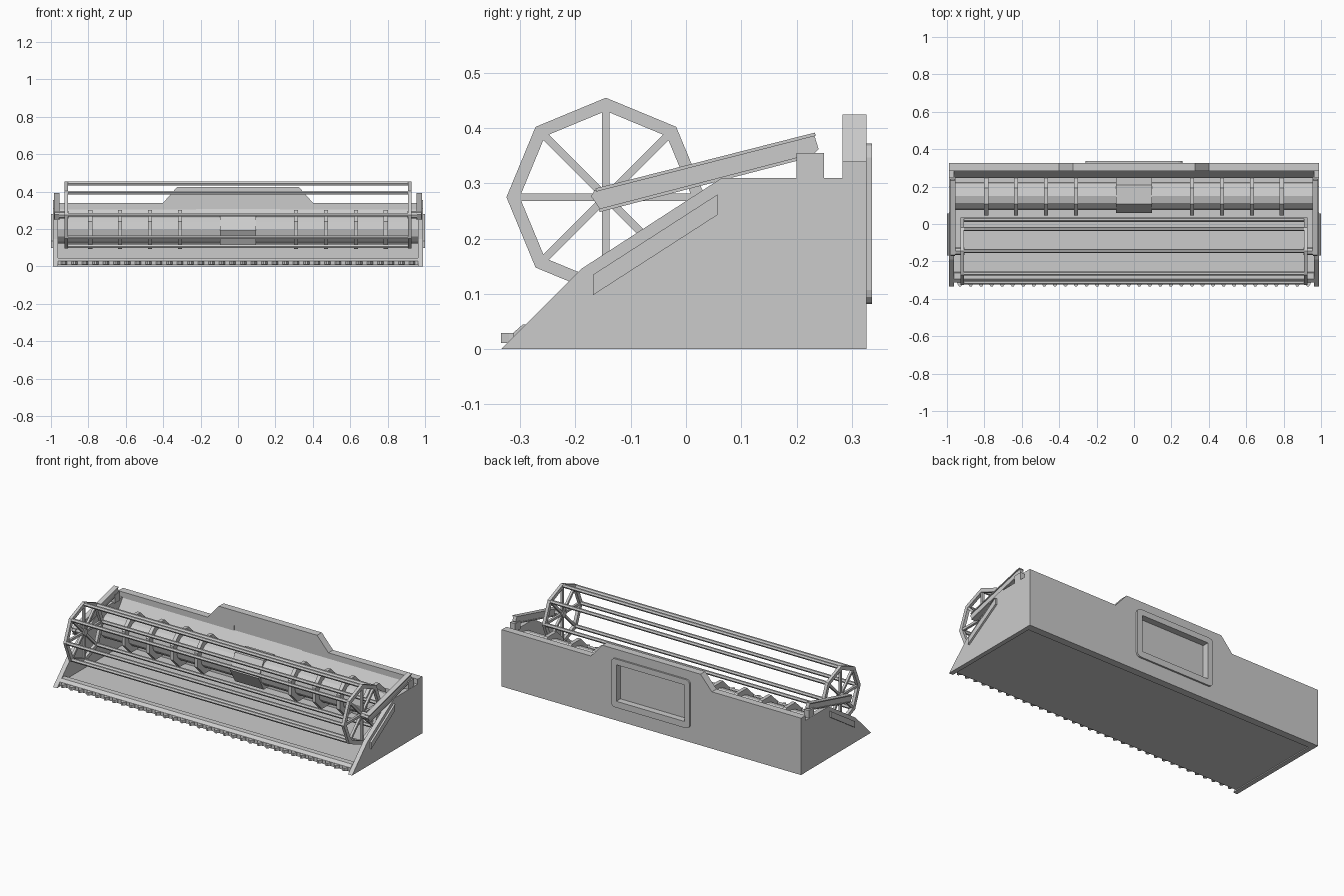
import bpy, bmesh, math
from mathutils import Vector, Matrix

cube = bpy.data.objects.get("Cube")
if cube:
    bpy.data.objects.remove(cube, do_unlink=True)

grey = bpy.data.materials.new("plain grey")
grey.use_nodes = True
colour = (0.6, 0.6, 0.6, 1)
grey.diffuse_color = colour
grey.node_tree.nodes["Principled BSDF"].inputs["Base Color"].default_value = colour


def finish(name, bm):
    bmesh.ops.recalc_face_normals(bm, faces=bm.faces)
    mesh = bpy.data.meshes.new(name)
    bm.to_mesh(mesh)
    bm.free()
    mesh.materials.append(grey)
    obj = bpy.data.objects.new(name, mesh)
    bpy.context.collection.objects.link(obj)
    return obj


def add_prism(bm, points, start, end, axis="x"):
    """Extrude an outline: (y, z) along x, (x, z) along y or (x, y) along z."""
    place = {"x": lambda a, b, d: (d, a, b),
             "y": lambda a, b, d: (a, d, b),
             "z": lambda a, b, d: (a, b, d)}[axis]
    rings = [[bm.verts.new(place(a, b, d)) for a, b in points] for d in (start, end)]
    bm.faces.new(rings[0])
    bm.faces.new(rings[1])
    n = len(points)
    for i in range(n):
        j = (i + 1) % n
        bm.faces.new((rings[0][i], rings[0][j], rings[1][j], rings[1][i]))


def prism(name, points, start, end, axis="x"):
    bm = bmesh.new()
    add_prism(bm, points, start, end, axis)
    return finish(name, bm)


def rect(a0, a1, b0, b1):
    return [(a0, b0), (a1, b0), (a1, b1), (a0, b1)]


def strip(p, q, width):
    """Outline of a straight bar between two points."""
    p, q = Vector(p), Vector(q)
    d = (q - p).normalized() * width / 2
    side = Vector((-d.y, d.x))
    return [p + side, p - side, q - side, q + side]


def polygon(cy, cz, radius, sides, turn=0):
    return [(cy + radius * math.cos(turn + math.tau * i / sides),
             cz + radius * math.sin(turn + math.tau * i / sides)) for i in range(sides)]


def rounded(x, z0, z1, r):
    points = []
    for k, (cx, cz) in enumerate([(x - r, z1 - r), (r - x, z1 - r), (r - x, z0 + r), (x - r, z0 + r)]):
        for s in range(4):
            a = math.pi / 2 * (k + s / 3)
            points.append((cx + r * math.cos(a), cz + r * math.sin(a)))
    return points


def cut(obj, cutter):
    mod = obj.modifiers.new("opening", "BOOLEAN")
    mod.operation = "DIFFERENCE"
    mod.solver = "EXACT"
    mod.object = cutter
    bpy.context.view_layer.objects.active = obj
    bpy.ops.object.modifier_apply(modifier=mod.name)


# Back wall with its raised middle, feed opening, frame and closing panel
half = [(0.99, 0), (0.99, 0.34), (0.40, 0.34), (0.325, 0.425)]
wall = prism("back_wall", half + [(-x, z) for x, z in reversed(half)], 0.283, 0.327, "y")
frame = prism("feed_frame", rounded(0.26, 0.082, 0.372, 0.025), 0.326, 0.337, "y")
cutter = prism("opening_cutter", rect(-0.225, 0.225, 0.12, 0.338), 0.2, 0.4, "y")
cutter.hide_render = True
cut(wall, cutter)
cut(frame, cutter)
bpy.data.objects.remove(cutter, do_unlink=True)
prism("feed_panel", rect(-0.23, 0.23, 0.115, 0.34), 0.288, 0.298, "y")
prism("wall_deflector", [(0.285, 0.308), (0.245, 0.25), (0.285, 0.235)], -0.962, 0.962)

# Floor and cutter bar
prism("floor", rect(-0.29, 0.29, 0.006, 0.022), -0.965, 0.965)
prism("cutter_bar", [(-0.312, 0.006), (-0.312, 0.03), (-0.295, 0.045),
                     (-0.262, 0.045), (-0.255, 0.02), (-0.255, 0.006)], -0.963, 0.963)

# Pointed knife guards along the front edge
bm = bmesh.new()
count = 34
for i in range(count):
    x = -0.93 + 1.86 * i / (count - 1)
    add_prism(bm, [(x - 0.018, -0.305), (x + 0.018, -0.305), (x + 0.014, -0.32),
                   (x + 0.005, -0.335), (x - 0.005, -0.335), (x - 0.014, -0.32)],
              0.011, 0.029, "z")
finish("knife_guards", bm)

# Reel with eight slats and a spoked wheel at each end
reel_y, reel_z, reel_r = -0.145, 0.275, 0.168
corners = polygon(reel_y, reel_z, reel_r, 8, math.pi / 2)
bm = bmesh.new()
for c in corners:
    add_prism(bm, polygon(*c, 0.011, 6), -0.925, 0.925)
finish("reel_slats", bm)

outer = polygon(reel_y, reel_z, 0.18, 8, math.pi / 2)
inner = polygon(reel_y, reel_z, 0.156, 8, math.pi / 2)

for side, label in ((1, "left"), (-1, "right")):
    bm = bmesh.new()
    for i in range(8):
        j = (i + 1) % 8
        add_prism(bm, [outer[i], outer[j], inner[j], inner[i]], side * 0.91, side * 0.928)
        add_prism(bm, strip((reel_y, reel_z), corners[i], 0.014), side * 0.912, side * 0.926)
    add_prism(bm, polygon(reel_y, reel_z, 0.02, 8), side * 0.905, side * 0.965)
    finish(label + "_reel_wheel", bm)

    # Side plate with its raised outer rail
    prism(label + "_side_plate", [(-0.335, 0), (-0.19, 0.145), (0.065, 0.31),
                                  (0.325, 0.31), (0.325, 0)], side * 0.962, side * 0.989)
    prism(label + "_side_rail", [(-0.168, 0.098), (-0.168, 0.135), (0.057, 0.28),
                                 (0.057, 0.243)], side * 0.985, side * 1.0)

    # Reel arm with edge flanges, on a bracket
    bm = bmesh.new()
    add_prism(bm, [(-0.172, 0.277), (-0.165, 0.288), (0.232, 0.388), (0.24, 0.362),
                   (0.23, 0.352), (-0.155, 0.252)], side * 0.958, side * 0.98)
    for p, q in (((-0.163, 0.288), (0.234, 0.389)), ((-0.157, 0.251), (0.205, 0.345))):
        add_prism(bm, strip(p, q, 0.006), side * 0.954, side * 0.985)
    finish(label + "_reel_arm", bm)
    prism(label + "_arm_bracket", rect(0.2, 0.25, 0.305, 0.355), side * 0.955, side * 0.988)

# Feed auger: tube, centre drum and flight rings
auger_y, auger_z = 0.15, 0.197
prism("auger_tube", polygon(auger_y, auger_z, 0.075, 12), -0.963, 0.963)
prism("auger_drum", polygon(auger_y + 0.008, auger_z - 0.005, 0.1, 6), -0.095, 0.095)
bm = bmesh.new()
for side in (1, -1):
    for i in range(4):
        x = side * (0.31 + 0.16 * i)
        add_prism(bm, polygon(auger_y, auger_z, 0.112, 8, math.pi / 8), x - 0.011, x + 0.011)
finish("auger_flights", bm)
